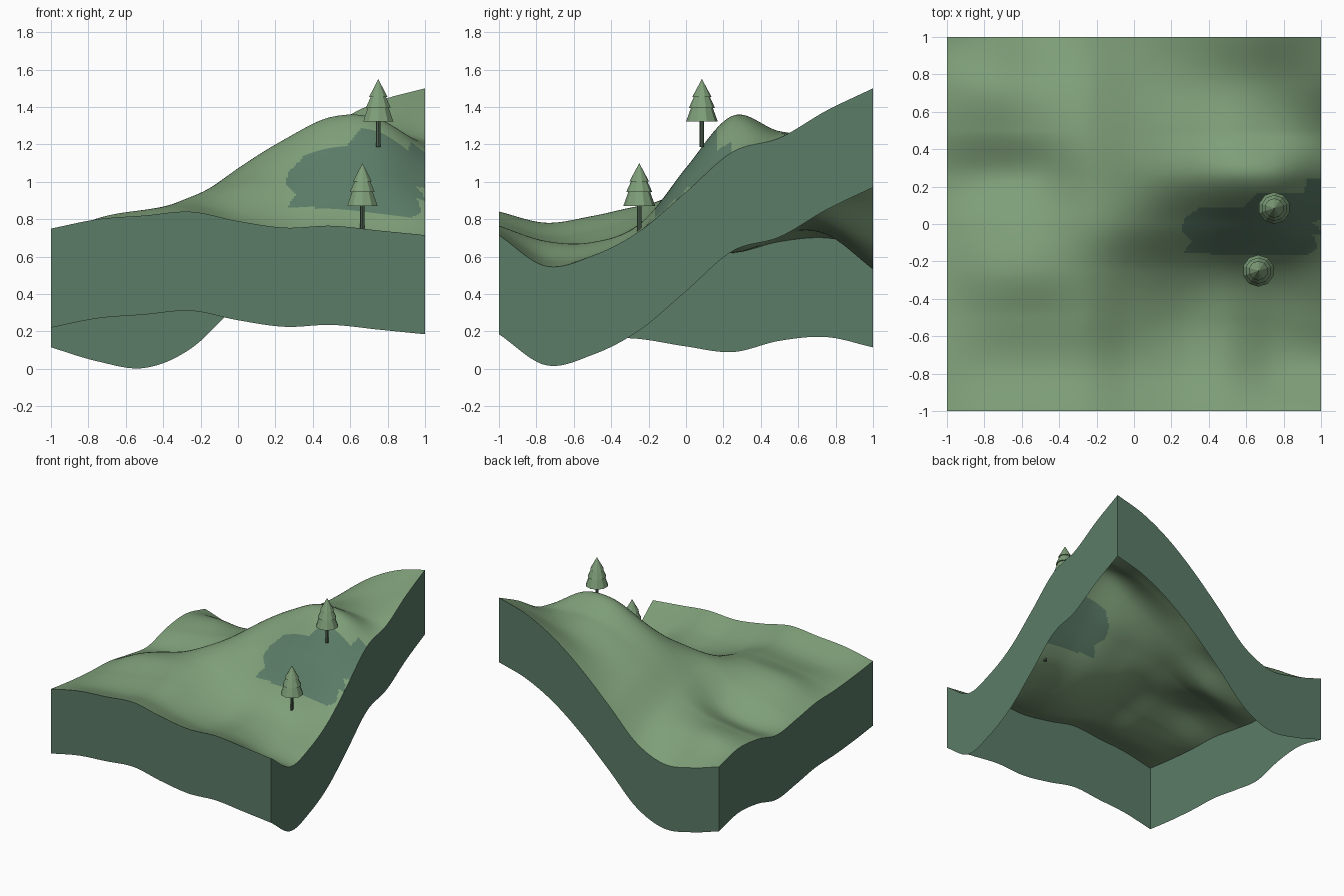
import bpy
import bmesh
from mathutils import Vector

if "Cube" in bpy.data.objects:
    bpy.data.objects.remove(bpy.data.objects["Cube"], do_unlink=True)

CELLS = 180          # terrain resolution per side
WALL_DEPTH = 0.53    # height of the cut earth wall


def material(name, color):
    mat = bpy.data.materials.new(name)
    mat.use_nodes = True
    mat.diffuse_color = (*color, 1)
    mat.node_tree.nodes["Principled BSDF"].inputs["Base Color"].default_value = (*color, 1)
    return mat


grass = material("grass_green", (0.21, 0.345, 0.19))
earth = material("dark_teal", (0.105, 0.2, 0.136))
bark = material("bark_dark", (0.085, 0.135, 0.09))

# Control heights in hundredths, rows from front to back, left to right
HEIGHTS = [
    (75, 80, 82, 84, 79, 75.5, 76.5, 74, 71.5),
    (72, 73.5, 75.5, 78, 71, 67, 68, 59, 55),
    (70, 76, 79, 81.5, 73, 67, 67.5, 61, 60.5),
    (69, 80.5, 85, 87, 82, 78, 77, 73.5, 73.5),
    (65, 74, 81, 92, 99, 102, 107, 106, 94.5),
    (62, 63, 70, 89, 107, 122, 134, 133, 116),
    (68, 71, 75, 85, 104, 118, 126.5, 126, 123.5),
    (70, 73, 72, 77, 97, 112, 123, 130, 138),
    (64.5, 57, 53.5, 64, 88, 111, 130, 143, 150),
]


def spline(values, u):
    """Smooth curve through evenly spaced values, u from -1 to 1."""
    ext = [2 * values[0] - values[1], *values, 2 * values[-1] - values[-2]]
    pos = (u + 1) / 2 * (len(values) - 1)
    i = min(int(pos), len(values) - 2)
    t = pos - i
    a, b, c, d = ext[i:i + 4]
    return b + t / 2 * (c - a + t * (2 * a - 5 * b + 4 * c - d + t * (3 * (b - c) + d - a)))


def height(x, y):
    return spline([spline(row, x) for row in HEIGHTS], y) / 100


def add_object(name, bm, mats, smooth=False):
    mesh = bpy.data.meshes.new(name)
    bm.to_mesh(mesh)
    bm.free()
    for mat in mats:
        mesh.materials.append(mat)
    for poly in mesh.polygons:
        poly.use_smooth = smooth
    obj = bpy.data.objects.new(name, mesh)
    bpy.context.collection.objects.link(obj)
    return obj


# Outline of the dark patch on the slope, in plan
PATCH = [(.26, -.16), (.93, -.165), (.98, -.13), (.97, -.09), (.96, -.06), (1, -.05),
         (.99, -.01), (.95, 0), (1, .03), (1, .25), (.93, .25), (.91, .17), (.67, .17),
         (.58, .09), (.35, .085), (.27, .03), (.25, -.04), (.31, -.09)]


def in_patch(x, y):
    inside = False
    for (ax, ay), (bx, by) in zip(PATCH, PATCH[1:] + PATCH[:1]):
        if (ay > y) != (by > y) and x < ax + (y - ay) * (bx - ax) / (by - ay):
            inside = not inside
    return inside


# Rolling ground, painted by plan position
bm = bmesh.new()
bmesh.ops.create_grid(bm, x_segments=CELLS, y_segments=CELLS, size=1)
for v in bm.verts:
    v.co.z = height(v.co.x, v.co.y)
for f in bm.faces:
    mid = f.calc_center_median()
    f.material_index = int(in_patch(mid.x, mid.y))
add_object("hill_ground", bm, [grass, earth], smooth=True)

# Earth walls hanging below the four edges, open underneath
bm = bmesh.new()
corners = [(-1, -1), (1, -1), (1, 1), (-1, 1)]
for start, end in zip(corners, corners[1:] + corners[:1]):
    previous = None
    for i in range(CELLS + 1):
        p = Vector(start).lerp(Vector(end), i / CELLS)
        z = height(p.x, p.y)
        pair = [bm.verts.new((p.x, p.y, z - WALL_DEPTH)), bm.verts.new((p.x, p.y, z))]
        if previous:
            bm.faces.new((previous[0], pair[0], pair[1], previous[1]))
        previous = pair
add_object("earth_walls", bm, [earth])


def cone(bm, x, y, low, high, r_low, r_high, sides):
    made = bmesh.ops.create_cone(bm, cap_ends=True, segments=sides, radius1=r_low,
                                 radius2=r_high, depth=high - low)
    bmesh.ops.translate(bm, verts=made["verts"], vec=(x, y, (low + high) / 2))


# Pine trees: a thin trunk and three stacked tiers
def pine(name, x, y, base):
    bm = bmesh.new()
    cone(bm, x, y, base, base + .16, .012, .012, 8)
    add_object(name + "_trunk", bm, [bark])
    bm = bmesh.new()
    for low, high, wide, narrow in ((.137, .22, .085, .055),
                                    (.21, .275, .07, .04),
                                    (.268, .365, .052, 0)):
        cone(bm, x, y, base + low, base + high, wide, narrow, 10)
    add_object(name + "_foliage", bm, [grass])


pine("upper_pine", .75, .085, 1.185)
pine("lower_pine", .665, -.25, .735)
